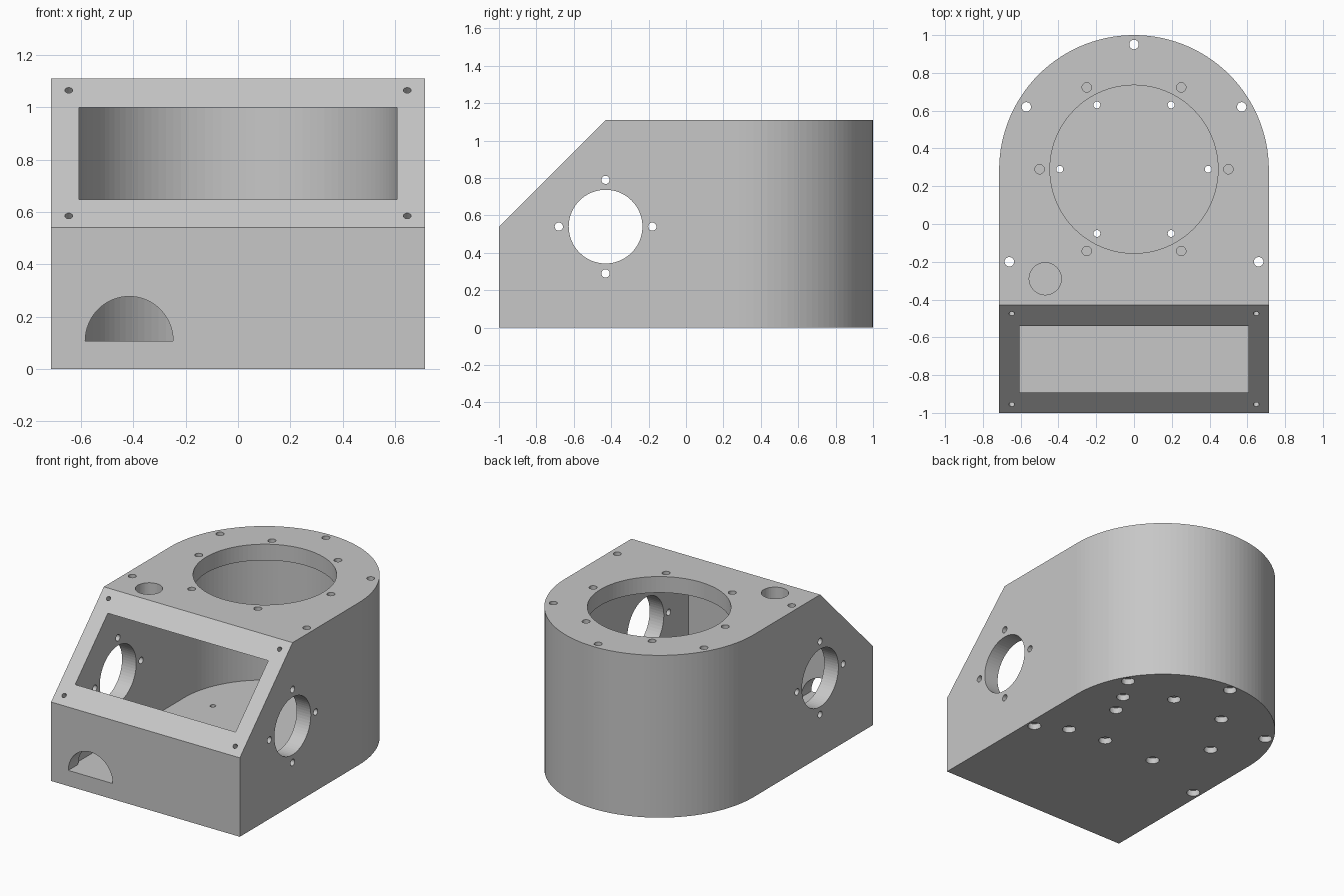
import bpy, bmesh
from math import sin, cos, pi
from mathutils import Vector

if "Cube" in bpy.data.objects:
    bpy.data.objects.remove(bpy.data.objects["Cube"])

WALL, HALF, MID, TALL = 0.107, 0.714, 0.286, 1.11

grey = bpy.data.materials.new("plain grey")
grey.use_nodes = True
colour = (0.57, 0.57, 0.57, 1)
grey.diffuse_color = colour
grey.node_tree.nodes["Principled BSDF"].inputs["Base Color"].default_value = colour


def finish(bm, name):
    bmesh.ops.recalc_face_normals(bm, faces=bm.faces)
    mesh = bpy.data.meshes.new(name)
    bm.to_mesh(mesh)
    bm.free()
    mesh.materials.append(grey)
    obj = bpy.data.objects.new(name, mesh)
    bpy.context.collection.objects.link(obj)
    return obj


def prism(points, offset):
    """Extrude a closed outline along an offset."""
    bm = bmesh.new()
    face = bm.faces.new([bm.verts.new(p) for p in points])
    new = bmesh.ops.extrude_face_region(bm, geom=[face])["geom"]
    verts = [v for v in new if isinstance(v, bmesh.types.BMVert)]
    bmesh.ops.translate(bm, verts=verts, vec=offset)
    return bm


def arch(radius, front, z, steps=60):
    """Straight-sided outline with a half-round back."""
    arc = [(radius * cos(pi * i / steps), MID + radius * sin(pi * i / steps), z)
           for i in range(steps + 1)]
    return arc + [(-radius, front, z), (radius, front, z)]


def rod(start, end, radius, sides=32):
    start, end = Vector(start), Vector(end)
    axis = end - start
    bm = bmesh.new()
    bmesh.ops.create_cone(bm, cap_ends=True, segments=sides, radius1=radius,
                          radius2=radius, depth=axis.length)
    turn = axis.to_track_quat('Z', 'Y').to_matrix()
    bmesh.ops.rotate(bm, verts=bm.verts, matrix=turn)
    bmesh.ops.translate(bm, verts=bm.verts, vec=(start + end) / 2)
    return bm


# Outer body with the sloped front panel
bm = prism(arch(HALF, -1, 0), (0, 0, TALL))
bmesh.ops.bisect_plane(bm, geom=bm.verts[:] + bm.edges[:] + bm.faces[:],
                       plane_co=(0, -1, 0.54), plane_no=(0, -1, 1), clear_outer=True)
bmesh.ops.holes_fill(bm, edges=[e for e in bm.edges if e.is_boundary])
housing = finish(bm, "housing")


def cut(bm):
    cutter = finish(bm, "cutter")
    cutter.hide_render = True
    mod = housing.modifiers.new("cut", 'BOOLEAN')
    mod.operation, mod.solver, mod.object = 'DIFFERENCE', 'EXACT', cutter
    bpy.context.view_layer.objects.active = housing
    bpy.ops.object.modifier_apply(modifier=mod.name)
    bpy.data.objects.remove(cutter)


# Hollow inside, open through the slope
cut(prism(arch(HALF - WALL, -1 + WALL, WALL), (0, 0, 1 - WALL)))

# Large round opening and small cable hole in the top
cut(rod((0, 0.29, 0.9), (0, 0.29, 1.3), 0.445, 96))
cut(rod((-0.47, -0.29, 0.9), (-0.47, -0.29, 1.3), 0.085, 48))

# Half-round slot in the front wall
slot = [(-0.416 + 0.168 * cos(pi * i / 32), -1.1, WALL + 0.17 * sin(pi * i / 32))
        for i in range(33)]
cut(prism(slot, (0, 0.25, 0)))

# Round side openings, each with four screw holes
cut(rod((-1, -0.43, 0.54), (1, -0.43, 0.54), 0.197, 64))
for dy, dz in ((1, 0), (-1, 0), (0, 1), (0, -1)):
    y, z = -0.43 + 0.25 * dy, 0.54 + 0.25 * dz
    cut(rod((-1, y, z), (1, y, z), 0.022))

# Screw holes around the top opening, and the floor holes below
floor_holes = [(0.464, 0.445), (0.464, -0.09)]
for i in range(6):
    c, s = cos(i * pi / 3), sin(i * pi / 3)
    cut(rod((0.5 * c, 0.29 + 0.5 * s, 0.9), (0.5 * c, 0.29 + 0.5 * s, 1.2), 0.025))
    floor_holes.append((0.393 * c, 0.29 + 0.393 * s))

# Long bolt holes through the walls, floor holes, and their counterbores
wall_holes = [(0, 0.95), (0.57, 0.62), (-0.57, 0.62), (0.66, -0.2), (-0.66, -0.2)]
for holes, top, radius in ((wall_holes, 1.2, 0.025), (floor_holes, 0.2, 0.018)):
    for x, y in holes:
        cut(rod((x, y, -0.1), (x, y, top), radius))
        cut(rod((x, y, -0.1), (x, y, 0.04), 0.042))

# Blind screw holes in the corners of the sloped frame
for x in (-0.647, 0.647):
    for y in (-0.475, -0.955):
        p, n = Vector((x, y, y + 1.54)), Vector((0, -0.1, 0.1))
        cut(rod(p + n, p - n, 0.015))
